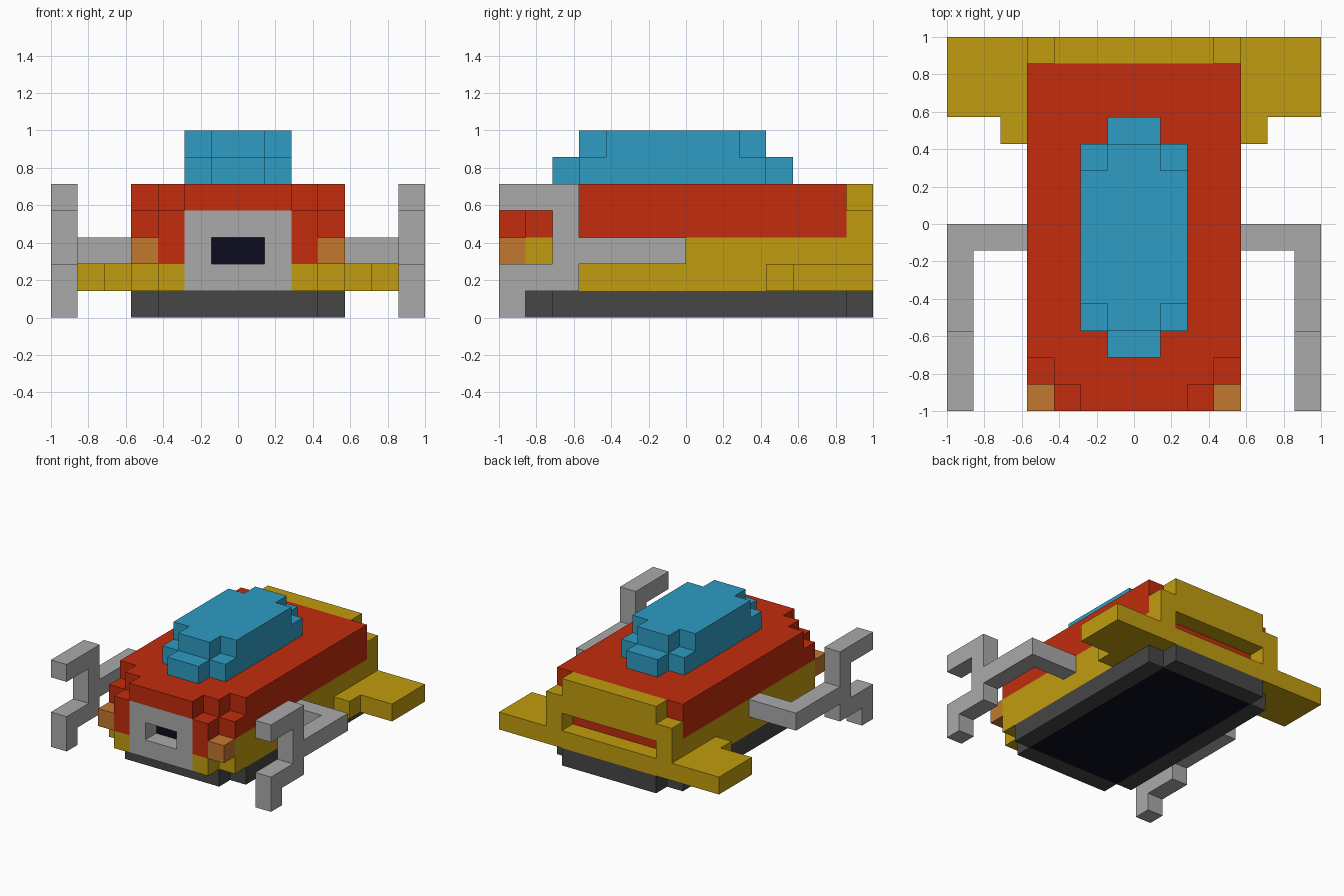
import bpy, bmesh
from mathutils import Vector

cube = bpy.data.objects.get("Cube")
if cube:
    bpy.data.objects.remove(cube, do_unlink=True)

U = 1 / 7  # size of one block


def srgb(r, g, b):
    lin = lambda c: c / 12.92 if c <= 0.04045 else ((c + 0.055) / 1.055) ** 2.4
    return tuple(lin(c / 255) for c in (r, g, b)) + (1.0,)


def material(name, rgb):
    m = bpy.data.materials.new(name)
    m.use_nodes = True
    col = srgb(*rgb)
    m.diffuse_color = col
    bsdf = next(n for n in m.node_tree.nodes if n.type == 'BSDF_PRINCIPLED')
    bsdf.inputs["Base Color"].default_value = col
    return m


RED = material("red_paint", (194, 44, 14))
YELLOW = material("yellow_trim", (192, 156, 14))
BLUE = material("blue_glass", (46, 156, 196))
GREY = material("light_grey_metal", (170, 170, 170))
DARK = material("dark_grey_rubber", (70, 70, 70))
NAVY = material("near_black", (12, 12, 32))
ORANGE = material("orange_lamp", (194, 120, 46))

DIRS = [Vector(d) for d in ((1, 0, 0), (-1, 0, 0), (0, 1, 0), (0, -1, 0), (0, 0, 1), (0, 0, -1))]
taken = set()  # blocks already used by an earlier part


def cells(box):
    x0, x1, y0, y1, z0, z1 = box
    return {(x, y, z) for x in range(x0, x1) for y in range(y0, y1) for z in range(z0, z1)}


def part(name, mat, boxes, cut=()):
    """Join boxes (x0, x1, y0, y1, z0, z1 in blocks) into one skin."""
    solid = set().union(*(cells(b) for b in boxes)) - taken
    for b in cut:
        solid -= cells(b)
    taken.update(solid)
    bm = bmesh.new()
    for c in sorted(solid):
        centre = Vector(c) + Vector((0.5, 0.5, 0.5))
        for d in DIRS:
            if tuple(int(v) for v in Vector(c) + d) in solid:
                continue
            a = Vector((d.y, d.z, d.x)) * 0.5
            b = d.cross(a)
            mid = centre + d * 0.5
            bm.faces.new([bm.verts.new((mid + p) * U) for p in (-a - b, a - b, a + b, b - a)])
    bmesh.ops.remove_doubles(bm, verts=bm.verts[:], dist=0.001)
    bmesh.ops.dissolve_limit(bm, angle_limit=0.02, verts=bm.verts[:], edges=bm.edges[:])
    bmesh.ops.triangulate(bm, faces=[f for f in bm.faces if len(f.verts) > 4])
    me = bpy.data.meshes.new(name)
    bm.to_mesh(me)
    bm.free()
    me.materials.append(mat)
    ob = bpy.data.objects.new(name, me)
    bpy.context.collection.objects.link(ob)
    return ob


def mirrored(boxes):
    return boxes + [(-b[1], -b[0]) + b[2:] for b in boxes]


def pair(name, mat, boxes):
    part("left_" + name, mat, boxes)
    part("right_" + name, mat, [(-b[1], -b[0]) + b[2:] for b in boxes])


# Underside: dark skirt with clipped corners around a black panel
part("underside_panel", NAVY, [(-3, 3, -5, 6, 0, 1)])
part("skirt", DARK, [(-3, 3, -6, 7, 0, 1), (-4, 4, -5, 6, 0, 1)])

# Nose plate with a recessed dark opening
part("nose_opening", NAVY, [(-1, 1, -6, -5, 2, 3)])
part("nose_plate", GREY, [(-2, 2, -7, -6, 1, 4)], cut=[(-1, 1, -7, -6, 2, 3)])

# Corner lamps
pair("lamp", ORANGE, [(3, 4, -7, -6, 2, 3)])

# Red upper body, stepped at the nose, with cheeks and the strip behind the rear slot
part("upper_body", RED,
     [(-4, 4, -5, 6, 3, 5), (-4, 4, -6, 6, 3, 4), (-3, 3, -6, -5, 4, 5),
      (-2, 2, -7, -6, 4, 5), (-3, 3, 5, 6, 2, 3)] + mirrored([(2, 3, -7, -6, 2, 4)]))

# Yellow lower body, tail wall with its slot, and side wings
part("lower_body", YELLOW,
     [(-4, 4, -6, 6, 1, 3), (-3, 3, -7, -6, 1, 2),
      (-4, 4, 6, 7, 1, 4), (-3, 3, 6, 7, 4, 5)]
     + mirrored([(4, 7, 4, 7, 1, 2), (4, 5, 3, 4, 1, 2)]),
     cut=[(-3, 3, 6, 7, 2, 3)])

# Stepped canopy
part("canopy", BLUE, [(-1, 1, -5, 4, 5, 6), (-2, 2, -4, 3, 5, 6),
                      (-1, 1, -4, 3, 6, 7), (-2, 2, -3, 2, 6, 7)])

# Forked side arms
pair("fork_arm", GREY, [(4, 7, -1, 0, 2, 3), (6, 7, -5, 0, 2, 3), (6, 7, -5, -4, 1, 5),
                        (6, 7, -7, -4, 4, 5), (6, 7, -7, -4, 1, 2), (6, 7, -7, -6, 0, 1)])
